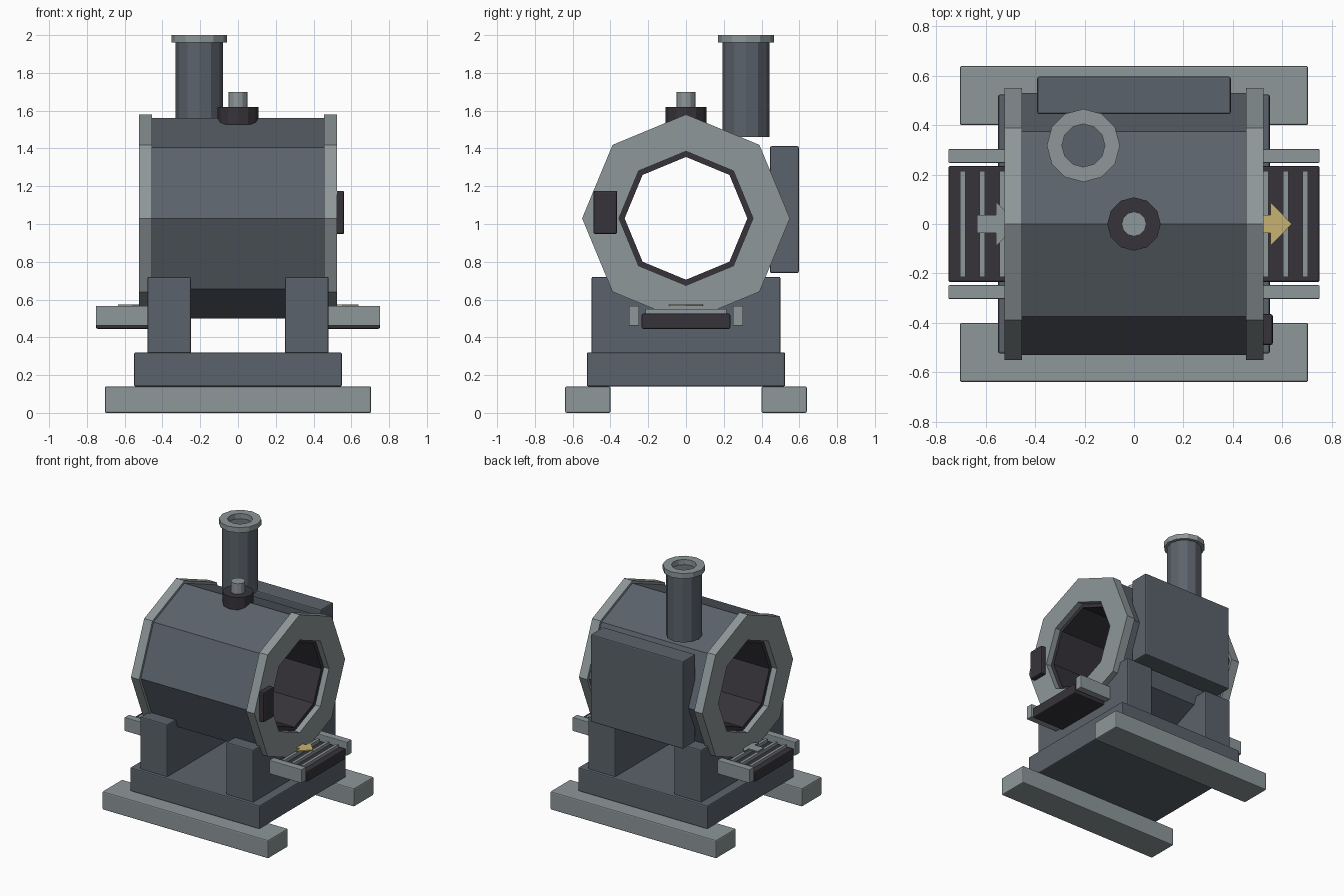
import bpy, bmesh, math
from mathutils import Matrix, Vector

old = bpy.data.objects.get("Cube")
if old:
    bpy.data.objects.remove(old, do_unlink=True)


def material(name, rgb):
    m = bpy.data.materials.new(name)
    m.use_nodes = True
    color = (*rgb, 1.0)
    m.diffuse_color = color
    node = next(n for n in m.node_tree.nodes if n.type == 'BSDF_PRINCIPLED')
    node.inputs["Base Color"].default_value = color
    node.inputs["Roughness"].default_value = 0.7
    return m


LIGHT = material("light_grey_steel", (0.27, 0.31, 0.32))
STEEL = material("slate_steel", (0.105, 0.123, 0.147))
BLACK = material("charcoal", (0.037, 0.034, 0.042))
YELLOW = material("pale_yellow", (0.58, 0.45, 0.17))

ALONG_X = Matrix.Rotation(math.pi / 2, 4, 'Y')


def finish(name, bm, mat, bevel=0.0):
    bmesh.ops.recalc_face_normals(bm, faces=bm.faces)
    mesh = bpy.data.meshes.new(name)
    bm.to_mesh(mesh)
    bm.free()
    mesh.materials.append(mat)
    ob = bpy.data.objects.new(name, mesh)
    bpy.context.collection.objects.link(ob)
    if bevel:
        mod = ob.modifiers.new("edge_bevel", 'BEVEL')
        mod.width = bevel
        mod.segments = 2
    return ob


def box(name, x, y, z, mat, bevel=0.008):
    """Box given as (low, high) pairs on each axis."""
    bm = bmesh.new()
    bmesh.ops.create_cube(bm, size=1)
    for v in bm.verts:
        v.co = Vector([r[0] if c < 0 else r[1] for c, r in zip(v.co, (x, y, z))])
    return finish(name, bm, mat, bevel)


def prism(name, points, depth, mat, bevel=0.0):
    """Extrude a closed outline of 3D points along a vector."""
    bm = bmesh.new()
    face = bm.faces.new([bm.verts.new(p) for p in points])
    ext = bmesh.ops.extrude_face_region(bm, geom=[face], use_keep_orig=True)
    moved = [g for g in ext["geom"] if isinstance(g, bmesh.types.BMVert)]
    bmesh.ops.translate(bm, verts=moved, vec=depth)
    return finish(name, bm, mat, bevel)


def tube(name, center, r_out, r_in, half, sides, mat, turn=Matrix()):
    """Faceted tube, or a solid cylinder when r_in is zero."""
    bm = bmesh.new()
    profile = [(r_out, -half), (r_out, half)]
    if r_in:
        profile += [(r_in, half), (r_in, -half)]
    rings = []
    for i in range(sides):
        a = math.tau * i / sides
        rings.append([bm.verts.new((r * math.cos(a), r * math.sin(a), h)) for r, h in profile])
    n = len(profile)
    for i in range(sides):
        p, q = rings[i], rings[(i + 1) % sides]
        for j in range(n if r_in else 1):
            k = (j + 1) % n
            bm.faces.new((p[j], q[j], q[k], p[k]))
    if not r_in:
        for j in (0, 1):
            bm.faces.new([r[j] for r in rings])
    bm.transform(Matrix.Translation(center) @ turn)
    return finish(name, bm, mat)


def span(s, a, b):
    return tuple(sorted((s * a, s * b)))


# Skids, base and saddles
box("base_plate", (-0.55, 0.55), (-0.525, 0.525), (0.14, 0.32), STEEL)
for s, side in ((-1, "front"), (1, "back")):
    box(side + "_skid", (-0.705, 0.705), span(s, 0.4, 0.64), (0, 0.14), LIGHT)
for x, side in ((-0.48, "right"), (0.25, "left")):
    outline = [(-0.5, 0.31), (0.5, 0.31), (0.5, 0.72), (0.36, 0.72), (0, 0.56),
               (-0.36, 0.72), (-0.5, 0.72)]
    prism(side + "_saddle", [(x, y, z) for y, z in outline], (0.23, 0, 0), STEEL, 0.008)

# Octagonal drum with liner and end flanges
AXIS = 1.03
tube("drum_shell", (0, 0, AXIS), 0.53, 0.345, 0.46, 8, STEEL, ALONG_X)
tube("drum_liner", (0, 0, AXIS), 0.37, 0.325, 0.48, 8, BLACK, ALONG_X)
for s, side in ((-1, "right"), (1, "left")):
    tube(side + "_flange", (s * 0.489, 0, AXIS), 0.55, 0.355, 0.035, 8, LIGHT, ALONG_X)

# Roller trays at both ends
for s, side in ((-1, "right"), (1, "left")):
    box(side + "_tray", span(s, 0.46, 0.752), (-0.235, 0.235), (0.445, 0.525), BLACK)
    for t, end in ((-1, "front"), (1, "back")):
        box(f"{side}_{end}_rail", span(s, 0.46, 0.752), span(t, 0.248, 0.303),
            (0.462, 0.567), LIGHT, 0.004)
    for i in range(3):
        mid = 0.534 + 0.08 * i
        box(f"{side}_slat_{i + 1}", span(s, mid - 0.011, mid + 0.011), (-0.215, 0.215),
            (0.52, 0.55), LIGHT, 0)

# Flow arrows above the trays, both pointing to +x
for x, name, mat in ((-0.636, "inlet_arrow", LIGHT), (0.474, "outlet_arrow", YELLOW)):
    half = [(0, 0.037), (0.078, 0.037), (0.078, 0.09)]
    outline = half + [(0.165, 0)] + [(a, -b) for a, b in reversed(half)]
    prism(name, [(x + a, b, 0.566) for a, b in outline], (0, 0, 0.009), mat)

# Rear cabinet and control box
box("rear_cabinet", (-0.392, 0.392), (0.445, 0.597), (0.74, 1.412), STEEL)
box("control_box", (0.515, 0.562), (-0.49, -0.365), (0.947, 1.176), BLACK)

# Chimney
CX, CY = -0.205, 0.318
tube("chimney_pipe", (CX, CY, 1.71), 0.125, 0, 0.25, 12, STEEL)
tube("chimney_collar", (CX, CY, 1.98), 0.148, 0.087, 0.02, 12, LIGHT)

# Top valve
tube("valve_base", (0, 0, 1.573), 0.108, 0, 0.047, 12, BLACK)
tube("valve_knob", (0, 0, 1.655), 0.05, 0, 0.045, 12, LIGHT)
